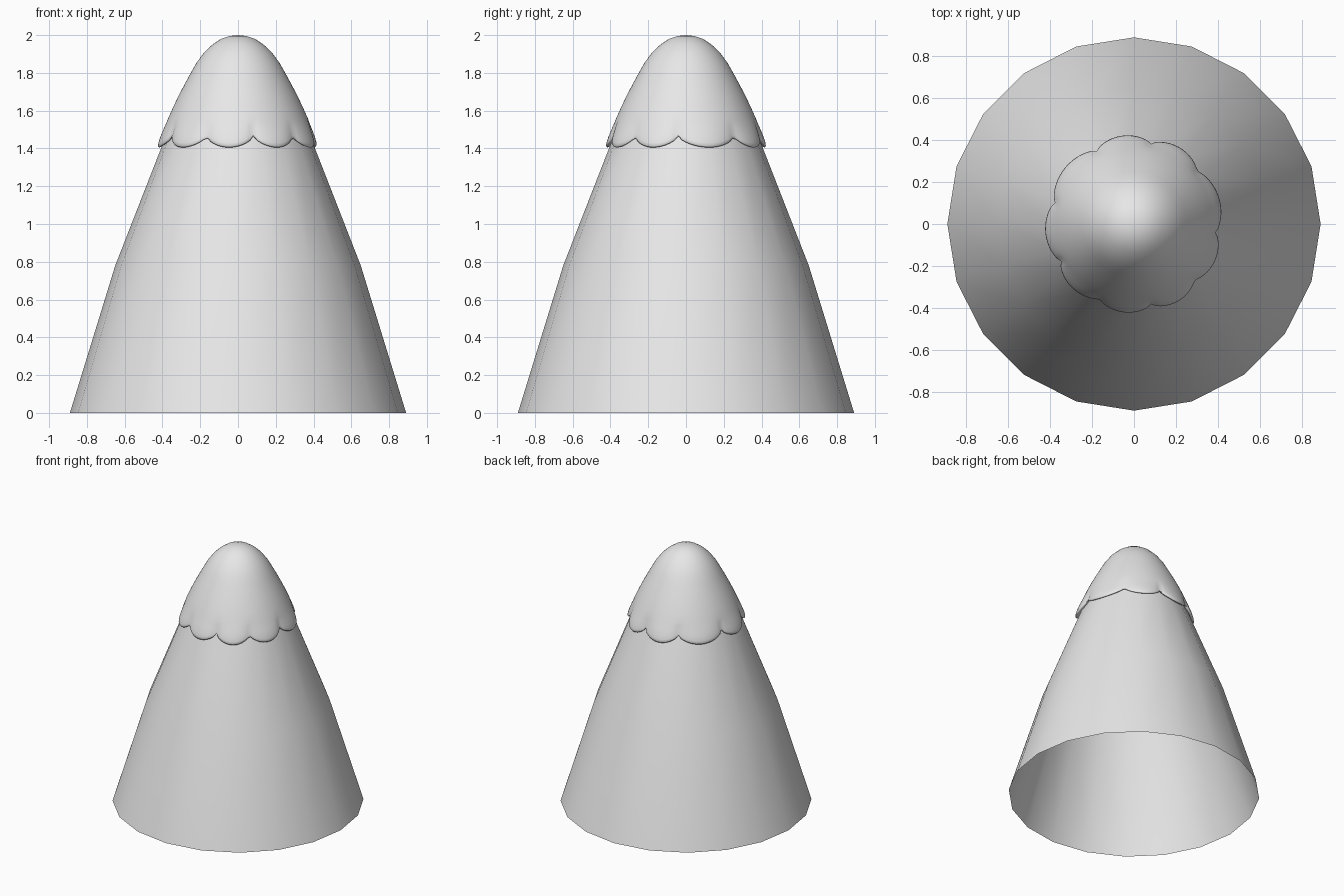
import bpy, bmesh, math

if "Cube" in bpy.data.objects:
    bpy.data.objects.remove(bpy.data.objects["Cube"], do_unlink=True)

grey = bpy.data.materials.new("plain grey")
grey.use_nodes = True
grey.diffuse_color = (0.8, 0.8, 0.8, 1)
grey.node_tree.nodes["Principled BSDF"].inputs["Base Color"].default_value = (0.8, 0.8, 0.8, 1)


def lathe(name, sides, rings, tip_z):
    """Skin rings, each a function angle -> (radius, z), and close the tip."""
    bm = bmesh.new()
    angles = [2 * math.pi * i / sides for i in range(sides)]
    loops = []
    for ring in rings:
        loop = []
        for a in angles:
            r, z = ring(a)
            loop.append(bm.verts.new((r * math.cos(a), r * math.sin(a), z)))
        loops.append(loop)
    for low, high in zip(loops, loops[1:]):
        for i in range(sides):
            j = (i + 1) % sides
            bm.faces.new((low[i], low[j], high[j], high[i]))
    tip = bm.verts.new((0, 0, tip_z))
    for i in range(sides):
        bm.faces.new((loops[-1][i], loops[-1][(i + 1) % sides], tip))
    for f in bm.faces:
        f.smooth = True
    mesh = bpy.data.meshes.new(name)
    bm.to_mesh(mesh)
    bm.free()
    mesh.materials.append(grey)
    obj = bpy.data.objects.new(name, mesh)
    bpy.context.collection.objects.link(obj)
    return obj


def level(r, z):
    return lambda a: (r, z)


# Mountain slope: open cone that carries on beneath the snow
slope = [(0.89, 0), (0.65, 0.78), (0.40, 1.42), (0.345, 1.56), (0.24, 1.75), (0.12, 1.9)]
lathe("mountain_slope", 20, [level(r, z) for r, z in slope], 1.95)


def slope_radius(z):
    return 0.40 - (z - 1.42) * 0.39


# Snow cap: notches between the drips, in degrees
notches = [-6, 40, 78, 117, 165, 207, 245, 282, 317, 354]


def drip(a):
    """0 at a notch, 1 at the middle of a drip."""
    d = math.degrees(a)
    if d >= notches[-1]:
        d -= 360
    for start, end in zip(notches, notches[1:]):
        if start <= d < end:
            return math.sin(math.pi * (d - start) / (end - start)) ** 0.65
    return 0


def hem(f, valley, lobe):
    """Ring a fraction f of the way down to the scalloped edge."""
    def ring(a):
        s = drip(a)
        z = 1.56 + (1.465 - 0.06 * s - 1.56) * f
        return slope_radius(z) + valley + (lobe - valley) * s, z
    return ring


hem_rings = [hem(0.85, -0.015, -0.015), hem(0.97, 0.002, 0.006), hem(1, 0.006, 0.014),
             hem(0.95, 0.010, 0.022), hem(0.84, 0.012, 0.026), hem(0.65, 0.014, 0.028),
             hem(0.4, 0.018, 0.027), hem(0.2, 0.021, 0.025), hem(0, 0.024, 0.024)]
dome = [(0.345, 1.615), (0.314, 1.68), (0.28, 1.745), (0.25, 1.80), (0.22, 1.853),
        (0.18, 1.907), (0.135, 1.95), (0.09, 1.98), (0.045, 1.995)]
lathe("snow_cap", 120, hem_rings + [level(r, z) for r, z in dome], 2.0)
